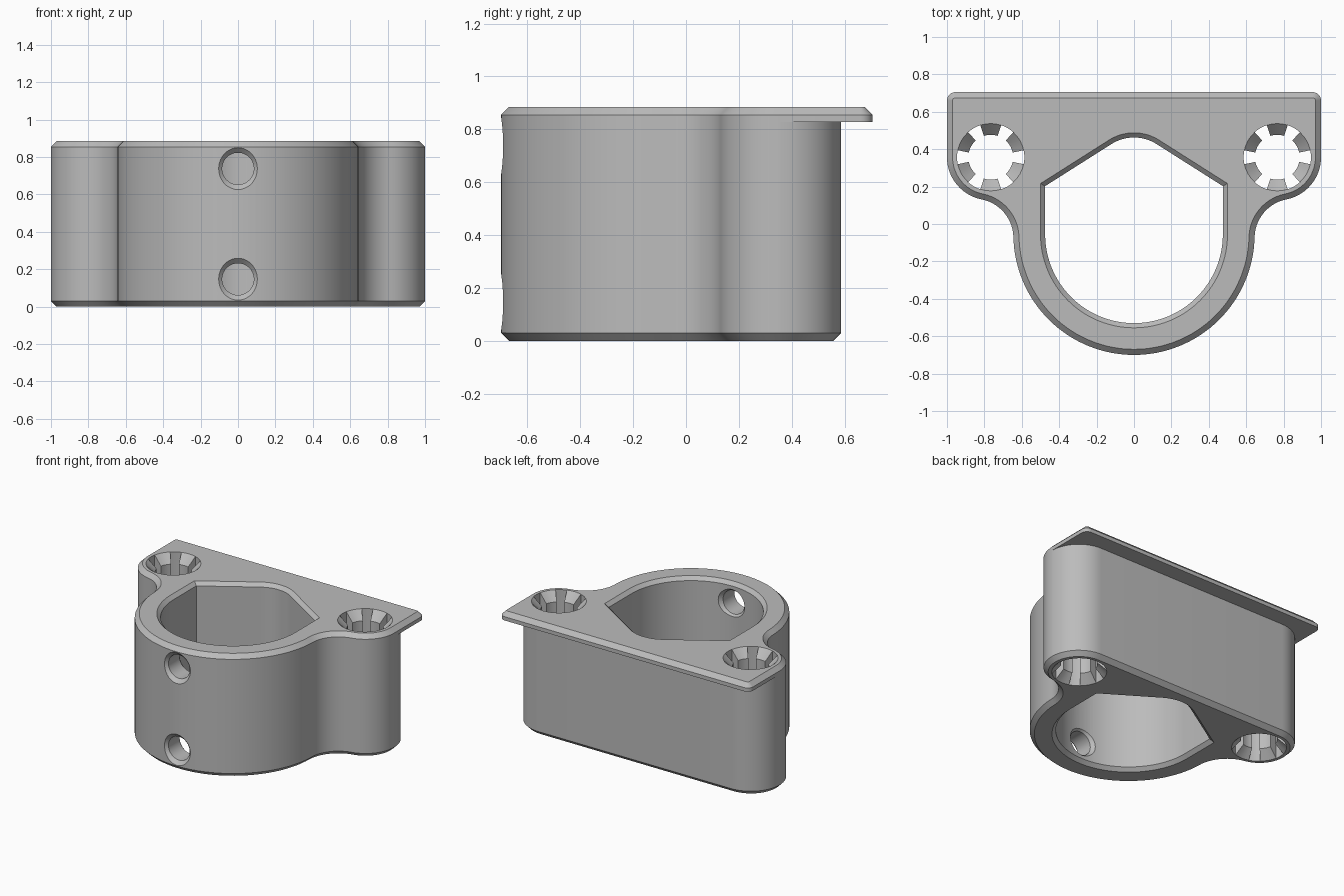
import bpy, bmesh, math
from math import sin, cos, pi, tau, radians, atan2, hypot, sqrt

cube = bpy.data.objects.get("Cube")
if cube:
    bpy.data.objects.remove(cube, do_unlink=True)

H = 0.885                      # total height
RING_Y, RING_R = -0.055, 0.645  # clamp ring
LUG_X, LUG_Y, LUG_R = 0.77, 0.357, 0.23
FILLET_R = 0.21
BACK_Y, CORNER_R = 0.705, 0.045

gray = bpy.data.materials.new("light gray")
gray.use_nodes = True
gray.diffuse_color = (0.5, 0.5, 0.5, 1)
gray.node_tree.nodes["Principled BSDF"].inputs["Base Color"].default_value = (0.5, 0.5, 0.5, 1)


def arc(cx, cy, r, a0, a1, n):
    return [(cx + r * cos(a0 + (a1 - a0) * i / n), cy + r * sin(a0 + (a1 - a0) * i / n))
            for i in range(n + 1)]


def mirrored(half):
    """Close a right-hand half outline, sharing points on the centre line."""
    return half + [(-x, y) for x, y in reversed(half) if abs(x) > 1e-5]


def loft(name, loops):
    """Solid through a stack of (z, outline) loops with equal point counts."""
    bm = bmesh.new()
    rings = [[bm.verts.new((x, y, z)) for x, y in pts] for z, pts in loops]
    n = len(rings[0])
    for low, high in zip(rings, rings[1:]):
        for i in range(n):
            j = (i + 1) % n
            bm.faces.new((low[i], low[j], high[j], high[i]))
    bm.faces.new(rings[0][::-1])
    bm.faces.new(rings[-1])
    bmesh.ops.remove_doubles(bm, verts=bm.verts, dist=1e-5)
    bmesh.ops.recalc_face_normals(bm, faces=bm.faces)
    mesh = bpy.data.meshes.new(name)
    bm.to_mesh(mesh)
    bm.free()
    mesh.materials.append(gray)
    obj = bpy.data.objects.new(name, mesh)
    bpy.context.collection.objects.link(obj)
    return obj


# Fillet centre, tangent to both the ring and the lug
dx, dy = LUG_X, LUG_Y - RING_Y
d = hypot(dx, dy)
A, B = RING_R + FILLET_R, LUG_R + FILLET_R
along = (A * A - B * B + d * d) / (2 * d)
side = sqrt(A * A - along * along)
FX = (dx * along + dy * side) / d
FY = RING_Y + (dy * along - dx * side) / d
to_ring = atan2(RING_Y - FY, -FX) % tau
to_lug = atan2(LUG_Y - FY, LUG_X - FX)


def outline(inset, flange):
    """Body outline, moved inward; the flange squares off the back."""
    half = arc(0, RING_Y, RING_R - inset, -pi / 2, to_ring - pi, 32)
    half += arc(FX, FY, FILLET_R + inset, to_ring, to_lug, 14)[1:]
    half += arc(LUG_X, LUG_Y, LUG_R - inset, to_lug - pi, 0, 14)[1:]
    if flange:
        half += arc(1 - CORNER_R, BACK_Y - CORNER_R, CORNER_R - inset, 0, pi / 2, 14)
    else:
        half += arc(LUG_X, LUG_Y, LUG_R - inset, 0.001, pi / 2, 14)
    return mirrored(half)


# Body with chamfered foot and overhanging top flange
CH = 0.03
body = loft("clamp_body", [(0, outline(CH, False)), (CH, outline(0, False)),
                           (0.828, outline(0, False)), (0.828, outline(0, True)),
                           (H - CH, outline(0, True)), (H, outline(CH, True))])


# Central opening: round front, pointed back with a rounded tip
def bore(grow):
    slope = radians(32.4)
    w, r = 0.475 + grow, 0.225 + grow
    peak = 0.504 + grow / cos(slope)
    half = arc(0, RING_Y, w, -pi / 2, 0, 32)
    half.append((w, peak - w * math.tan(slope)))
    half += arc(0, peak - r / cos(slope), r, pi / 2 - slope, pi / 2, 8)
    return mirrored(half)


E = 0.025
cutters = [loft("bore_cutter", [(-E, bore(2 * E)), (E, bore(0)),
                                (H - E, bore(0)), (H + E, bore(2 * E))])]


# Lug holes with six ribs whose ends slope back to the wall
def ribbed(cx, tip):
    pts = []
    for k in range(6):
        mid = radians(30 + 60 * k)
        pts += arc(cx, LUG_Y, tip, mid - radians(18), mid + radians(18), 4)
        pts += arc(cx, LUG_Y, 0.18, mid + radians(18), mid + radians(42), 4)
    return pts


for s in (-1, 1):
    x = s * 0.766
    wide, tight = ribbed(x, 0.18), ribbed(x, 0.12)
    cutters.append(loft("lug_hole_cutter", [(-0.05, wide), (0, wide), (0.06, tight),
                                            (H - 0.06, tight), (H, wide), (H + 0.05, wide)]))

# Countersunk screw holes through the front wall
for z in (0.147, H - 0.147):
    levels = [(0.46, 0.11), (0.52, 0.105), (0.545, 0.085), (0.673, 0.085), (0.72, 0.132)]
    c = loft("screw_hole_cutter", [(h, arc(0, 0, r, 0, tau, 40)[:-1]) for h, r in levels])
    c.rotation_euler.x = pi / 2
    c.location.z = z
    cutters.append(c)

# Cut all openings
bpy.context.view_layer.update()
bpy.ops.object.select_all(action='DESELECT')
bpy.context.view_layer.objects.active = body
body.select_set(True)
for c in cutters:
    c.hide_render = True
    mod = body.modifiers.new("cut", 'BOOLEAN')
    mod.operation = 'DIFFERENCE'
    mod.solver = 'EXACT'
    mod.object = c
    bpy.ops.object.modifier_apply(modifier=mod.name)
    bpy.data.objects.remove(c, do_unlink=True)
bpy.ops.object.shade_smooth_by_angle(angle=radians(25))
